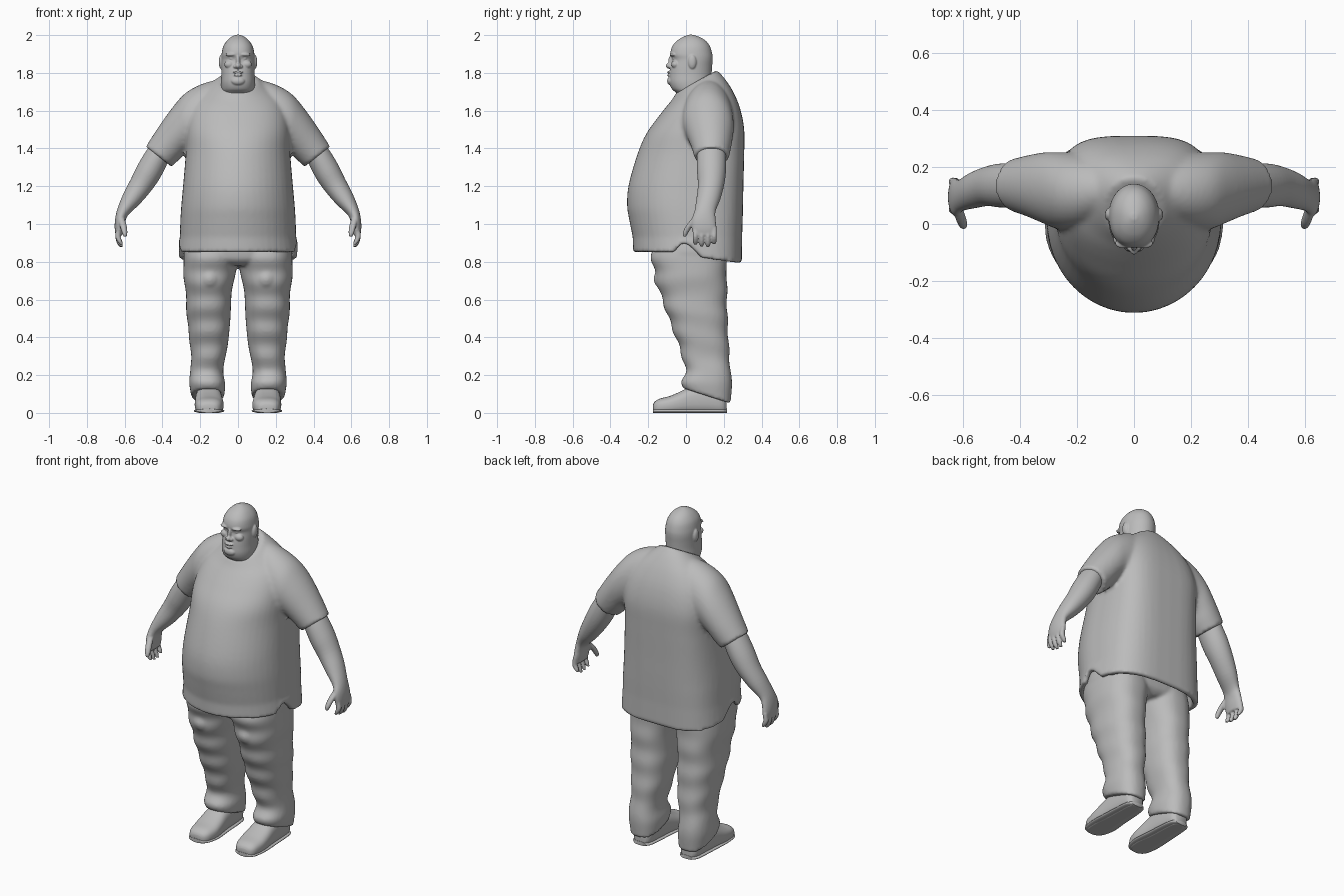
import bpy, bmesh, math
from mathutils import Vector, Matrix

if "Cube" in bpy.data.objects:
    bpy.data.objects.remove(bpy.data.objects["Cube"])

grey = bpy.data.materials.new("plain grey")
grey.diffuse_color = (0.5, 0.5, 0.5, 1)
grey.use_nodes = True
grey.node_tree.nodes["Principled BSDF"].inputs["Base Color"].default_value = grey.diffuse_color


def smooth_rows(rows, k=4):
    """Catmull-Rom interpolation between the section rows."""
    out = []
    for i in range(len(rows) - 1):
        a, b, c, d = rows[max(i - 1, 0)], rows[i], rows[i + 1], rows[min(i + 2, len(rows) - 1)]
        for s in range(k):
            t = s / k
            out.append([0.5 * (2 * q + (r - p) * t + (2 * p - 5 * q + 4 * r - w) * t * t
                               + (3 * q - p - 3 * r + w) * t ** 3) for p, q, r, w in zip(a, b, c, d)])
    return out + [list(rows[-1])]


def power(v, n):
    return math.copysign(abs(v) ** (2 / n), v)


def level_ring(row, n=48):
    """Tilted horizontal section: front z, back z, x0, x1, front y, back y, front and back roundness."""
    zf, zb, x0, x1, yf, yb, nf, nb = row
    pts = []
    for i in range(n):
        a = 2 * math.pi * i / n
        e = nf if math.sin(a) < 0 else nb
        u, v = power(math.cos(a), e), power(math.sin(a), e)
        pts.append(Vector(((x0 + x1) / 2 + u * (x1 - x0) / 2, (yf + yb) / 2 + v * (yb - yf) / 2,
                           zf + (zb - zf) * (v + 1) / 2)))
    return pts


def limb_ring(row, n=32):
    """Section across an arm: top x z, bottom x z, front y, back y."""
    xt, zt, xb, zb, yf, yb = row
    pts = []
    for i in range(n):
        a = 2 * math.pi * i / n
        c, s = math.cos(a), math.sin(a)
        pts.append(Vector(((xt + xb) / 2 + c * (xt - xb) / 2, (yf + yb) / 2 + s * (yb - yf) / 2,
                           (zt + zb) / 2 + c * (zt - zb) / 2)))
    return pts


def shoe_ring(row, n=32):
    """Upright section of a shoe: y, x0, x1, z0, z1."""
    y, x0, x1, z0, z1 = row
    pts = []
    for i in range(n):
        a = 2 * math.pi * i / n
        z = (z0 + z1) / 2 + power(math.sin(a), 2.6) * (z1 - z0) / 2
        pts.append(Vector(((x0 + x1) / 2 + power(math.cos(a), 2.6) * (x1 - x0) / 2, y, max(z, 0))))
    return pts


def loft(bm, rings, flip=1):
    loops = [[bm.verts.new((p.x * flip, p.y, p.z)) for p in r] for r in rings]
    for a, b in zip(loops, loops[1:]):
        for i in range(len(a)):
            j = (i + 1) % len(a)
            bm.faces.new((a[i], a[j], b[j], b[i]))
    bm.faces.new(loops[0])
    bm.faces.new(loops[-1])


def ball(bm, pos, size, pair=False):
    for s in ((1, -1) if pair else (1,)):
        m = Matrix.Translation((pos[0] * s, pos[1], pos[2])) @ Matrix.Diagonal((*size, 1))
        bmesh.ops.create_uvsphere(bm, u_segments=20, v_segments=12, radius=1, matrix=m)


def finish(bm, name, voxel=0, soften=3, mirror=False):
    bmesh.ops.recalc_face_normals(bm, faces=bm.faces)
    me = bpy.data.meshes.new(name)
    bm.to_mesh(me)
    bm.free()
    me.materials.append(grey)
    ob = bpy.data.objects.new(name, me)
    bpy.context.collection.objects.link(ob)
    if voxel:  # fuse overlapping volumes into one skin
        m = ob.modifiers.new("fuse", 'REMESH')
        m.mode, m.voxel_size, m.use_smooth_shade = 'VOXEL', voxel, True
        m = ob.modifiers.new("soften", 'SMOOTH')
        m.factor, m.iterations = 0.5, soften
    else:
        bpy.ops.object.select_all(action='DESELECT')
        ob.select_set(True)
        bpy.context.view_layer.objects.active = ob
        bpy.ops.object.shade_smooth_by_angle(angle=math.radians(50))
    if mirror:
        ob.modifiers.new("other side", 'MIRROR').use_clip = False


# shirt body with longer back tail and side slits
bm = bmesh.new()
torso = [(.93, .93, .308, -.282, .297, 2, 3.2), (1.02, 1.02, .305, -.30, .30, 2, 3.2),
         (1.10, 1.10, .30, -.312, .302, 2, 3.2), (1.21, 1.21, .29, -.303, .304, 2, 3.3),
         (1.37, 1.37, .277, -.257, .308, 2, 3.4), (1.475, 1.50, .275, -.212, .308, 2.1, 3.4),
         (1.56, 1.61, .262, -.152, .287, 2.1, 3), (1.62, 1.70, .225, -.105, .25, 2.1, 2.6),
         (1.66, 1.77, .165, -.073, .205, 2, 2.2), (1.695, 1.815, .105, -.052, .163, 2, 2)]
rings = [level_ring(r) for r in smooth_rows([(r[0], r[1], -r[2], *r[2:]) for r in torso])]


def hem_z(y):
    return .85 if y < -.03 else .895 if y < .03 else .83 - .14 * (y - .03)


hem = level_ring((.85, .85, -.318, .318, -.28, .296, 2, 3.2))
for p in hem:
    p.z = hem_z(p.y)
inner = [Vector((p.x * .9, p.y * .9, p.z)) for p in hem]
roof = [Vector((p.x * .88, p.y * .88, .925)) for p in hem]
loft(bm, [roof, inner, hem] + rings)
# sleeves
sleeve = [(.11, 1.765, .12, 1.42, .01, .235), (.195, 1.74, .2, 1.38, -.02, .25),
          (.28, 1.692, .25, 1.38, -.018, .252), (.347, 1.617, .277, 1.375, 0, .252),
          (.422, 1.512, .312, 1.34, .025, .242), (.488, 1.41, .352, 1.303, .045, .228)]
for side in (1, -1):
    loft(bm, [limb_ring(r) for r in smooth_rows(sleeve)], side)
finish(bm, "shirt", 0.011, 4)

# trousers: hips and two creased legs
bm = bmesh.new()
loft(bm, [level_ring(r) for r in smooth_rows([
    (.78, .78, -.12, .12, -.13, .17, 2, 2), (.82, .82, -.28, .28, -.175, .205, 2.4, 2.6),
    (.94, .94, -.27, .27, -.18, .2, 2.4, 2.6)])])
leg = [(.92, .92, 0, .27, -.175, .2), (.82, .82, 0, .29, -.182, .21), (.74, .74, .012, .287, -.165, .216),
       (.65, .65, .032, .28, -.143, .217), (.57, .57, .037, .272, -.115, .217), (.49, .49, .041, .27, -.088, .22),
       (.36, .36, .054, .253, -.04, .226), (.23, .23, .078, .25, -.004, .235),
       (.165, .14, .068, .258, -.02, .242), (.13, .05, .073, .25, -.014, .238)]
rows = smooth_rows([(*r, 2.3, 2.4) for r in leg], 6)
for r in rows:
    wave = math.sin(r[0] * 48)
    r[4] -= .006 * wave
    r[3] += .003 * math.sin(r[0] * 37)
    r[5] += .003 * math.sin(r[0] * 41)
for side in (1, -1):
    loft(bm, [level_ring(r) for r in rows], side)
ball(bm, (.15, -.13, .71), (.05, .042, .05), True)
finish(bm, "trousers", 0.01, 3)

# shoes with soles
bm = bmesh.new()
shoe = [(-.174, .125, .185, .01, .045), (-.165, .105, .205, -.005, .06), (-.14, .088, .22, -.01, .075),
        (-.09, .077, .228, -.01, .088), (-.04, .078, .229, -.01, .108), (.03, .085, .225, -.01, .14),
        (.12, .09, .22, -.01, .15), (.19, .1, .212, -.01, .13), (.215, .12, .19, 0, .08)]
loft(bm, [shoe_ring(r) for r in smooth_rows(shoe)])
loft(bm, [shoe_ring((r[0] * 1.01, r[1] - .004, r[2] + .004, 0, .022)) for r in smooth_rows(shoe)])
finish(bm, "shoe", mirror=True)

# arm, palm, fingers and thumb
bm = bmesh.new()
arm = [(.445, 1.44, .355, 1.37, .065, .205), (.481, 1.395, .375, 1.318, .058, .212),
       (.527, 1.32, .413, 1.243, .058, .212), (.568, 1.237, .458, 1.178, .063, .202),
       (.608, 1.158, .518, 1.108, .055, .182), (.637, 1.085, .577, 1.052, .045, .157),
       (.65, 1.03, .595, 1.02, .03, .157), (.653, .98, .604, .975, .03, .162),
       (.648, .94, .612, .94, .04, .158)]
loft(bm, [limb_ring(r) for r in smooth_rows(arm)])


def digit(rows):
    """Rows: z, x, y, radius."""
    loft(bm, [level_ring((z, z, x - r, x + r, y - r, y + r, 2, 2), 16) for z, x, y, r in smooth_rows(rows)])


for i, tip in enumerate((.89, .88, .877, .892)):
    y = .05 + .033 * i
    digit([(.98, .63, y, .014), (.935, .636, y, .0145), (tip + .018, .626, y, .0135), (tip, .616, y, .008)])
digit([(1.03, .618, .05, .018), (.99, .607, .018, .018), (.955, .6, -.002, .015), (.932, .597, -.008, .008)])
finish(bm, "arm", 0.0055, 2, mirror=True)

# head, neck and face
bm = bmesh.new()
head = [(1.64, .078, -.02, .14), (1.69, .084, -.048, .14), (1.715, .088, -.075, .14), (1.75, .09, -.088, .138),
        (1.79, .088, -.087, .136), (1.83, .088, -.082, .138), (1.87, .088, -.073, .141), (1.90, .087, -.083, .139),
        (1.94, .078, -.073, .127), (1.97, .059, -.048, .105), (1.99, .036, -.016, .072), (2.002, .01, .015, .035)]
loft(bm, [level_ring(r) for r in smooth_rows([(r[0], r[0], -r[1], *r[1:], 2.3, 2) for r in head])])
ball(bm, (.035, -.068, 1.897), (.032, .018, .01), True)      # brows
ball(bm, (.034, -.06, 1.876), (.013, .012, .008), True)      # eyes
ball(bm, (.045, -.056, 1.845), (.028, .022, .022), True)     # cheeks
ball(bm, (0, -.078, 1.862), (.011, .016, .032))              # nose bridge
ball(bm, (0, -.086, 1.838), (.016, .022, .016))              # nose tip
ball(bm, (.015, -.083, 1.834), (.01, .012, .01), True)       # nostrils
ball(bm, (0, -.088, 1.804), (.027, .012, .007))              # upper lip
ball(bm, (0, -.088, 1.788), (.023, .012, .007))              # lower lip
ball(bm, (0, -.082, 1.757), (.036, .018, .022))              # chin
ball(bm, (.089, .033, 1.858), (.013, .022, .037), True)      # ears
finish(bm, "head", 0.004, 2)
